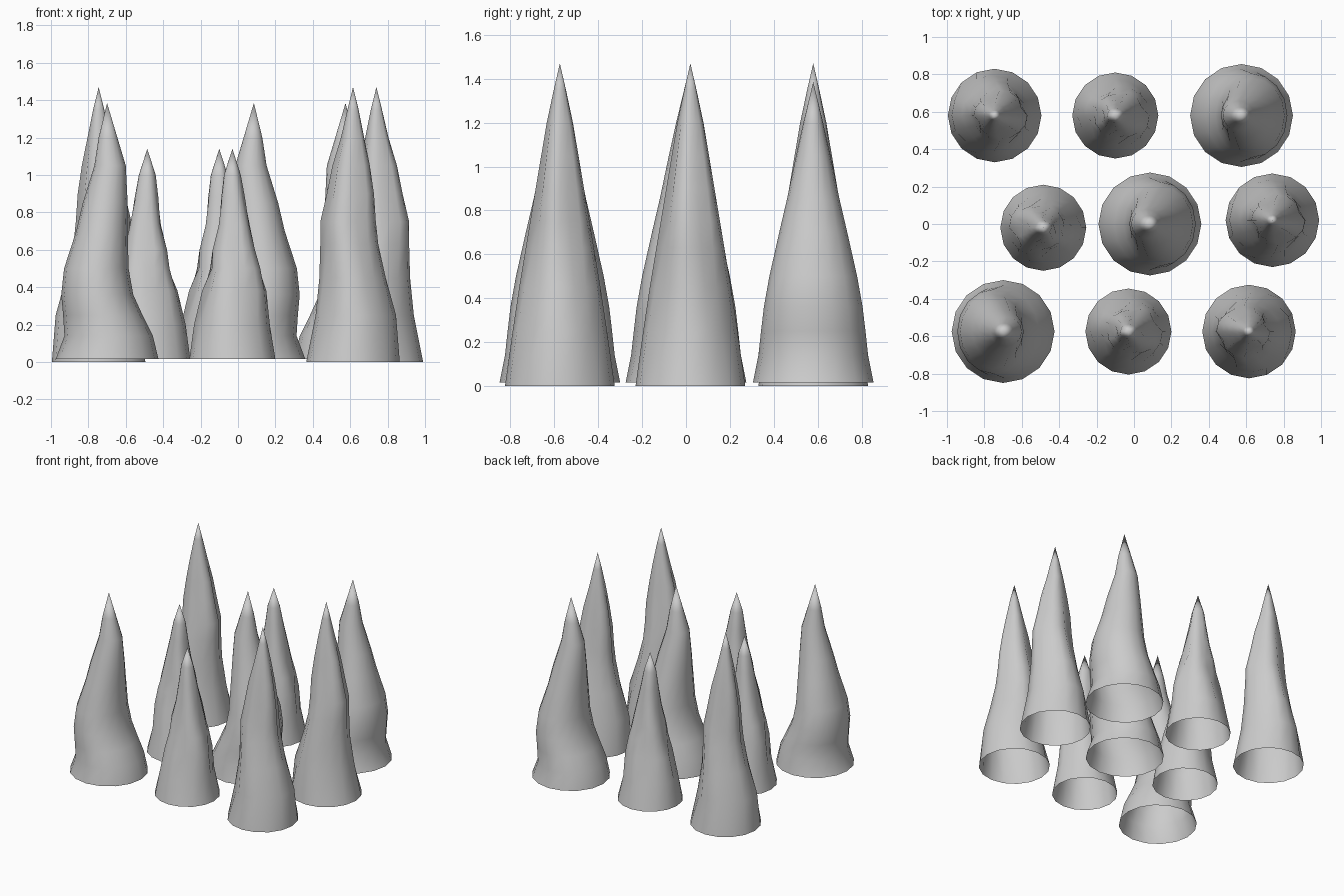
import bpy
import bmesh
import math

cube = bpy.data.objects.get("Cube")
if cube:
    bpy.data.objects.remove(cube, do_unlink=True)

stone = bpy.data.materials.new("pale grey stone")
stone.use_nodes = True
GREY = (0.6, 0.6, 0.6, 1)
stone.diffuse_color = GREY
stone.node_tree.nodes["Principled BSDF"].inputs["Base Color"].default_value = GREY

SIDES = 16


def spike_mesh(name, rings, folds, depth, twist):
    """Open-bottomed spike. Each ring is height, left extent, right extent, half depth."""
    bm = bmesh.new()
    previous = None
    top = rings[-1][0]
    for z, left, right, half in rings[:-1]:
        centre, radius = (right - left) / 2, (right + left) / 2
        # folds are absent at the rim and strongest in the middle of the height
        fade = math.sin(math.pi * z / top) if z > 0.05 else 0
        ring = []
        for i in range(SIDES):
            a = math.tau * i / SIDES
            dent = max(0, math.cos(folds * a + twist * z + math.pi)) ** 2
            f = 1 - depth * fade * dent
            ring.append(bm.verts.new((centre + radius * f * math.cos(a),
                                      half * f * math.sin(a), z)))
        if previous:
            for i in range(SIDES):
                j = (i + 1) % SIDES
                bm.faces.new((previous[i], previous[j], ring[j], ring[i]))
        previous = ring
    tip = bm.verts.new((0, 0, top))
    for i in range(SIDES):
        bm.faces.new((previous[i], previous[(i + 1) % SIDES], tip))
    for face in bm.faces:
        face.smooth = True
    mesh = bpy.data.meshes.new(name)
    bm.to_mesh(mesh)
    bm.free()
    mesh.materials.append(stone)
    return mesh


# Broad spike with a pinched foot and a bulge to one side
broad = spike_mesh("broad_spike", [
    (0.015, .275, .275, .275), (0.14, .245, .228, .25), (0.25, .19, .235, .238),
    (0.36, .14, .245, .225), (0.5, .115, .23, .2), (0.7, .11, .165, .155),
    (0.85, .11, .13, .12), (1.05, .1, .068, .078), (1.2, .055, .045, .045),
    (1.385, 0, 0, 0)], 3, 0, 0)

# Tall folded spike
tall = spike_mesh("tall_spike", [
    (0, .25, .25, .25), (0.25, .2, .23, .215), (0.45, .18, .175, .185),
    (0.63, .175, .135, .155), (0.75, .175, .122, .135), (0.9, .14, .112, .11),
    (1.05, .11, .09, .085), (1.2, .065, .06, .06), (1.35, .03, .03, .028),
    (1.47, 0, 0, 0)], 4, 0.2, 1.5)

# Small twisted spike
small = spike_mesh("small_spike", [
    (0.015, .23, .23, .23), (0.2, .205, .2, .195), (0.38, .165, .185, .16),
    (0.5, .13, .16, .135), (0.6, .115, .13, .115), (0.73, .08, .1, .09),
    (0.88, .06, .068, .06), (1.0, .045, .045, .04), (1.14, 0, 0, 0)], 4, 0.2, 5)

# Three staggered rows of spikes: mesh, x, y, turn in degrees
LAYOUT = [
    ("back_left_spike", tall, -.745, .58, 180),
    ("back_middle_spike", small, -.10, .58, 0),
    ("back_right_spike", broad, .575, .58, 0),
    ("centre_left_spike", small, -.485, -.02, 180),
    ("centre_spike", broad, .085, 0, 0),
    ("centre_right_spike", tall, .74, .02, 180),
    ("front_left_spike", broad, -.70, -.575, 180),
    ("front_middle_spike", small, -.03, -.575, 0),
    ("front_right_spike", tall, .615, -.575, 0),
]
for name, mesh, x, y, turn in LAYOUT:
    spike = bpy.data.objects.new(name, mesh)
    spike.location = (x, y, 0)
    spike.rotation_euler.z = math.radians(turn)
    bpy.context.collection.objects.link(spike)
